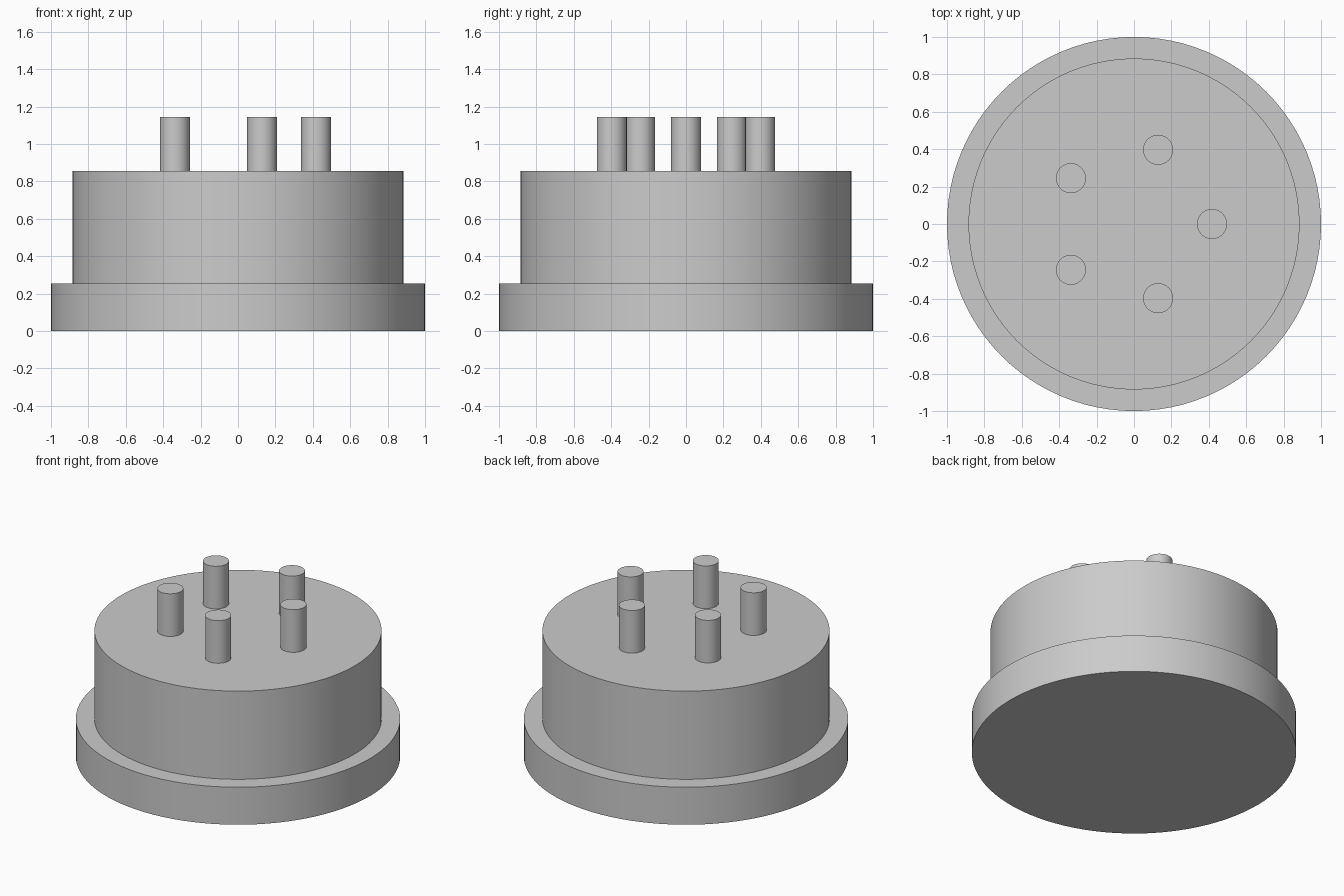
import bpy
from math import cos, sin, tau, radians

cube = bpy.data.objects.get("Cube")
if cube:
    bpy.data.objects.remove(cube, do_unlink=True)

grey = bpy.data.materials.new("plain_grey")
grey.use_nodes = True
colour = (0.6, 0.6, 0.6, 1)
grey.diffuse_color = colour
grey.node_tree.nodes["Principled BSDF"].inputs["Base Color"].default_value = colour


def cylinder(name, radius, bottom, top, x=0, y=0, sides=96):
    """Upright smooth cylinder between two heights."""
    bpy.ops.mesh.primitive_cylinder_add(
        vertices=sides, radius=radius, depth=top - bottom,
        location=(x, y, (bottom + top) / 2))
    part = bpy.context.object
    part.name = name
    part.data.materials.append(grey)
    bpy.ops.object.shade_smooth_by_angle(angle=radians(30))
    return part


FLANGE_TOP, BODY_TOP, PIN_TOP = 0.255, 0.855, 1.145

# Wide base and the drum standing on it
cylinder("base_flange", 1.0, 0, FLANGE_TOP)
cylinder("drum_body", 0.885, FLANGE_TOP, BODY_TOP)

# Ring of five pins on the top face
PINS, RING = 5, 0.417
for i in range(PINS):
    a = tau * i / PINS
    cylinder(f"pin_{i + 1}", 0.08, BODY_TOP, PIN_TOP,
             RING * cos(a), RING * sin(a), sides=48)
